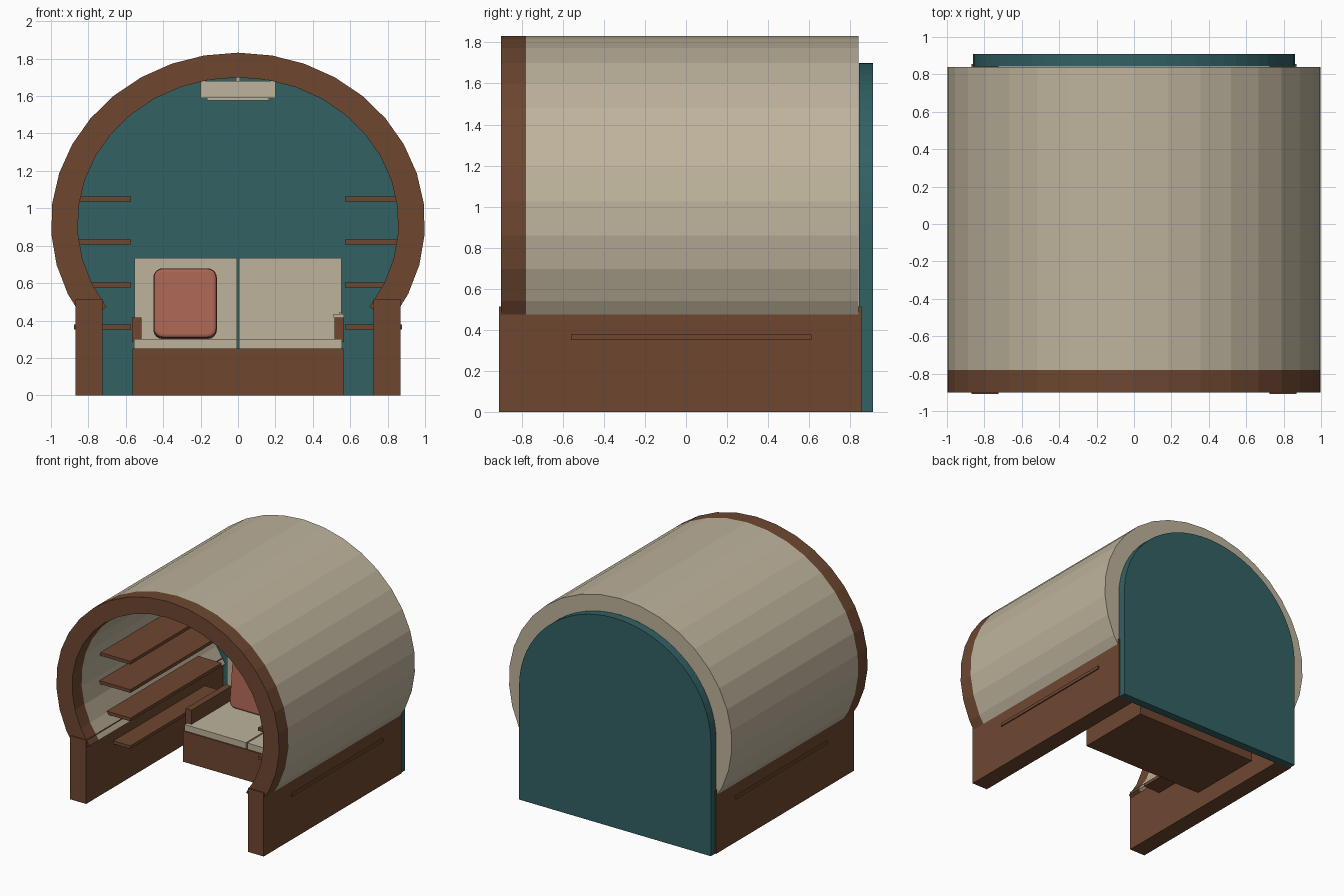
import bpy, bmesh, math
from mathutils import Matrix

if "Cube" in bpy.data.objects:
    bpy.data.objects.remove(bpy.data.objects["Cube"])


def material(name, r, g, b):
    m = bpy.data.materials.new(name)
    lin = [((c / 255 + 0.055) / 1.055) ** 2.4 for c in (r, g, b)]
    m.diffuse_color = (*lin, 1)
    m.use_nodes = True
    m.node_tree.nodes["Principled BSDF"].inputs["Base Color"].default_value = m.diffuse_color
    return m


WOOD = material("brown wood", 110, 71, 48)
CREAM = material("cream", 190, 179, 156)
TEAL = material("teal", 50, 97, 100)
RED = material("dusty red", 170, 100, 83)


def finish(name, bm, mat):
    bmesh.ops.recalc_face_normals(bm, faces=bm.faces)
    me = bpy.data.meshes.new(name)
    bm.to_mesh(me)
    bm.free()
    me.materials.append(mat)
    ob = bpy.data.objects.new(name, me)
    bpy.context.collection.objects.link(ob)
    return ob


def box(name, x, y, z, mat):
    """Box from (min, max) ranges."""
    bm = bmesh.new()
    bmesh.ops.create_cube(bm, size=1)
    for v in bm.verts:
        for i, (lo, hi) in enumerate((x, y, z)):
            v.co[i] = lo if v.co[i] < 0 else hi
    return finish(name, bm, mat)


def both_sides(name, x, y, z, mat):
    box("right_" + name, x, y, z, mat)
    box("left_" + name, (-x[1], -x[0]), y, z, mat)


CZ = 0.92                      # height of the arch centre
HALF = math.radians(125)       # arch reach on each side of the top


def arch(name, y0, y1, mat, n=24):
    """Thick open vault swept along y."""
    bm = bmesh.new()
    rings = []
    for i in range(n + 1):
        a = -HALF + 2 * HALF * i / n
        s, c = math.sin(a), math.cos(a)
        rings.append([bm.verts.new((rx * s, y, CZ + rz * c))
                      for rx, rz, y in ((1, .912, y0), (1, .912, y1),
                                        (.858, .78, y1), (.858, .78, y0))])
    for p, q in zip(rings, rings[1:]):
        for k in range(4):
            j = (k + 1) % 4
            bm.faces.new((p[k], p[j], q[j], q[k]))
    bm.faces.new(rings[0])
    bm.faces.new(rings[-1])
    return finish(name, bm, mat)


# Vaulted shell and its front rim
arch("shell", -0.78, 0.84, CREAM)
arch("front_rim", -0.90, -0.78, WOOD)

# Arched back wall
bm = bmesh.new()
outline = [(-.86, 0), (.86, 0)]
for i in range(33):
    a = math.pi * i / 32
    outline.append((.86 * math.cos(a), CZ + .78 * math.sin(a)))
face = bm.faces.new([bm.verts.new((x, .842, z)) for x, z in outline])
ext = bmesh.ops.extrude_face_region(bm, geom=[face])
for g in ext["geom"]:
    if isinstance(g, bmesh.types.BMVert):
        g.co.y = .91
finish("back_wall", bm, TEAL)

# Low side walls and shelves
both_sides("side_wall", (.725, .868), (-.91, .855), (0, .515), WOOD)
for i, z in enumerate((.365, .59, .82, 1.05)):
    both_sides(f"shelf_{i + 1}", (.573, .877), (-.56, .61), (z - .013, z + .013), WOOD)

# Sofa: base, seat pads, backrests and armrests
box("sofa_base", (-.565, .565), (.10, .75), (0, .25), WOOD)
both_sides("seat_pad", (.006, .555), (.11, .65), (.25, .30), CREAM)
both_sides("backrest", (.006, .553), (.65, .75), (.25, .735), CREAM)
both_sides("armrest", (.515, .568), (.14, .72), (.285, .415), WOOD)

# Small tray on the right armrest
box("tray", (.51, .567), (.22, .30), (.415, .434), CREAM)
box("tray_knob", (.54, .556), (.25, .27), (.434, .444), CREAM)

# Rounded throw cushion leaning on the backrest
bm = bmesh.new()
bmesh.ops.create_cube(bm, size=1)
bmesh.ops.scale(bm, vec=(.34, .09, .375), verts=bm.verts)
upright = [e for e in bm.edges if abs(e.verts[0].co.y - e.verts[1].co.y) > .05]
bmesh.ops.bevel(bm, geom=upright, offset=.05, segments=4, profile=.5, affect='EDGES')
rims = [e for e in bm.edges if abs(e.verts[0].co.y - e.verts[1].co.y) < .01]
bmesh.ops.bevel(bm, geom=rims, offset=.018, segments=2, profile=.5, affect='EDGES')
bm.transform(Matrix.Translation((-.283, .59, .49)) @ Matrix.Rotation(math.radians(-6), 4, 'X'))
finish("throw_cushion", bm, RED)

# Hanging ceiling lamp
box("lamp_body", (-.2, .2), (-.07, .07), (1.59, 1.68), CREAM)
box("lamp_diffuser", (-.165, .165), (-.05, .05), (1.575, 1.59), CREAM)
box("lamp_stem", (-.012, .012), (-.012, .012), (1.68, 1.71), CREAM)
